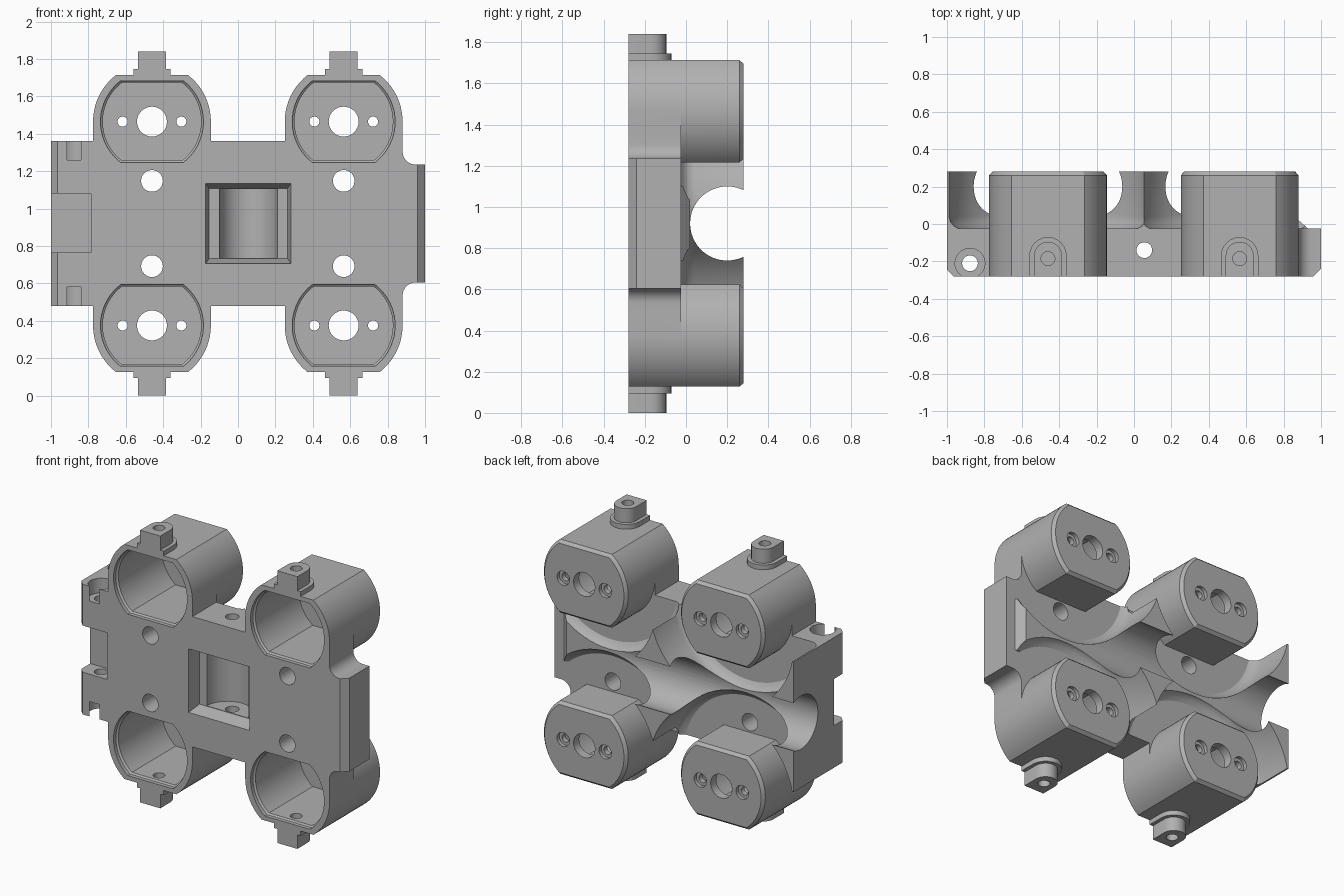
import bpy, bmesh, math

if "Cube" in bpy.data.objects:
    bpy.data.objects.remove(bpy.data.objects["Cube"])

grey = bpy.data.materials.new("plain grey")
grey.use_nodes = True
colour = (0.44, 0.44, 0.44, 1)
grey.diffuse_color = colour
grey.node_tree.nodes["Principled BSDF"].inputs["Base Color"].default_value = colour

CUP_X = (-0.46, 0.565)
MID_Z = 0.92
FRONT, BACK, FLOOR = -0.28, 0.28, -0.025


def place(p, axis, d):
    """Put a 2D point in the plane across an axis, at depth d."""
    a, b = p
    return {"x": (d, a, b), "y": (a, d, b), "z": (a, b, d)}[axis]


def loft(name, axis, sections):
    """Closed solid through (depth, outline) sections."""
    bm = bmesh.new()
    rings = [[bm.verts.new(place(p, axis, d)) for p in pts] for d, pts in sections]
    for lower, upper in zip(rings, rings[1:]):
        n = len(lower)
        for i in range(n):
            j = (i + 1) % n
            bm.faces.new((lower[i], lower[j], upper[j], upper[i]))
    bm.faces.new(rings[0])
    bm.faces.new(rings[-1])
    bmesh.ops.recalc_face_normals(bm, faces=bm.faces)
    mesh = bpy.data.meshes.new(name)
    bm.to_mesh(mesh)
    bm.free()
    obj = bpy.data.objects.new(name, mesh)
    bpy.context.collection.objects.link(obj)
    mesh.materials.append(grey)
    return obj


def prism(name, axis, pts, lo, hi):
    return loft(name, axis, [(lo, pts), (hi, pts)])


def circle(a, b, r, n=32):
    return [(a + r * math.cos(math.tau * i / n), b + r * math.sin(math.tau * i / n))
            for i in range(n)]


def rect(a0, a1, b0, b1):
    return [(a0, b0), (a1, b0), (a1, b1), (a0, b1)]


def flatted(a, b, r, h, n=20):
    """Circle with its top and bottom cut flat at half height h."""
    t = math.asin(h / r)
    angles = [s + t * (2 * i / n - 1) for s in (0, math.pi) for i in range(n + 1)]
    return [(a + r * math.cos(q), b + r * math.sin(q)) for q in angles]


def combine(target, other, operation="DIFFERENCE"):
    mod = target.modifiers.new("join", "BOOLEAN")
    mod.operation = operation
    mod.solver = "EXACT"
    mod.object = other
    bpy.context.view_layer.objects.active = target
    bpy.ops.object.modifier_apply(modifier=mod.name)
    bpy.data.objects.remove(other)


def add(other):
    combine(body, other, "UNION")


def cut(other):
    combine(body, other)


def bore(axis, a, b, r, lo, hi):
    cut(prism("bore", axis, circle(a, b, r), lo, hi))


cups = [(x, MID_Z + s * 0.545, s) for x in CUP_X for s in (1, -1)]

# Base plate with chamfered ends
body = prism("holder_body", "z",
             [(-0.965, FRONT), (0.96, FRONT), (1, -0.24), (1, FLOOR), (-1, FLOOR), (-1, -0.245)],
             0.48, 1.36)
# Narrowed end tongue with rounded inner corners
for s in (1, -1):
    corner = [(1.1, MID_Z + s * 0.315)]
    corner += [(0.95 - 0.07 * math.sin(t), MID_Z + s * (0.385 - 0.07 * math.cos(t)))
               for t in [i * math.pi / 16 for i in range(9)]]
    corner += [(0.88, MID_Z + s * 0.6), (1.1, MID_Z + s * 0.6)]
    cut(prism("corner", "y", corner, -0.4, 0.4))

# Saddle blocks behind the plate, and the low ramp at the tongue end
add(prism("saddle", "y", rect(-1, 0.5, 0.48, 1.36), -0.1, BACK))
add(prism("ramp", "z", [(0.4, -0.12), (0.4, 0.02), (0.88, 0.02), (0.96, -0.05), (0.96, -0.12)],
          0.74, 1.1))

# Round clearance around each cup, with a filleted floor
for x, z, s in cups:
    cut(loft("clearance", "y", [(FLOOR, circle(x, z, 0.49, 72)), (-0.01, circle(x, z, 0.515, 72)),
                                (0.01, circle(x, z, 0.532, 72)), (0.04, circle(x, z, 0.54, 72)),
                                (0.4, circle(x, z, 0.54, 72))]))
# Long tube channel
cut(prism("channel", "x", circle(0.2, MID_Z, 0.18, 64), -1.2, 1.2))

# Cups, their blends into the plate, and end tabs
for x, z, s in cups:
    add(loft("cup", "y", [(FRONT, flatted(x, z, 0.315, 0.248)),
                          (0.26, flatted(x, z, 0.315, 0.248)),
                          (BACK, flatted(x, z, 0.297, 0.23))]))
    add(prism("cup_blend", "y", rect(x - 0.315, x + 0.315, *sorted((z, z - s * 0.2))),
              FRONT, FLOOR))
    for name, r, reach in (("tab_base", 0.1, 0.28), ("tab", 0.075, 0.375)):
        outline = [(x - r, FRONT), (x + r, FRONT)]
        outline += [(x + r * math.cos(t), -0.17 + r * math.sin(t))
                    for t in [i * math.pi / 12 for i in range(13)]]
        add(prism(name, "z", outline, *sorted((z + s * 0.225, z + s * reach))))

# Cup interiors, shaft holes, screw holes and tab holes
for x, z, s in cups:
    cut(loft("cup_hollow", "y", [(-0.3, flatted(x, z, 0.275, 0.218)),
                                 (-0.255, flatted(x, z, 0.275, 0.218)),
                                 (-0.245, flatted(x, z, 0.263, 0.208)),
                                 (0.22, flatted(x, z, 0.263, 0.208))]))
    bore("y", x, z, 0.08, 0.1, 0.4)
    for side in (-1, 1):
        bore("y", x + side * 0.157, z, 0.027, 0.1, 0.4)
        bore("y", x + side * 0.157, z, 0.047, 0.255, 0.4)
    bore("z", x, -0.185, 0.037, *sorted((z + s * 0.15, z + s * 0.5)))
    # Wire hole through the plate
    bore("y", x, MID_Z + s * 0.228, 0.058, -0.4, 0.1)

# Central window with a rounded bay and a cross hole
cut(loft("window", "y", [(-0.29, rect(-0.175, 0.285, 0.702, 1.138)),
                         (-0.19, rect(-0.155, 0.265, 0.732, 1.108))]))
cut(prism("window_bay", "z", circle(0.055, -0.19, 0.155), 0.735, 1.105))
bore("z", 0.055, -0.14, 0.042, 0.3, 1.5)

# Hinge notch and pin holes at the other end
cut(prism("notch", "y", rect(-1.1, -0.785, 0.765, 1.08), -0.4, -0.15))
bore("z", -0.877, -0.21, 0.042, 0.3, 1.5)
for lo, hi in ((1.26, 1.5), (0.3, 0.58)):
    bore("z", -0.877, -0.21, 0.08, lo, hi)

# Smooth curved walls, crisp edges
body.data.materials.clear()
body.data.materials.append(grey)
for o in bpy.context.selected_objects:
    o.select_set(False)
body.select_set(True)
bpy.context.view_layer.objects.active = body
bpy.ops.object.shade_smooth_by_angle(angle=math.radians(30))
